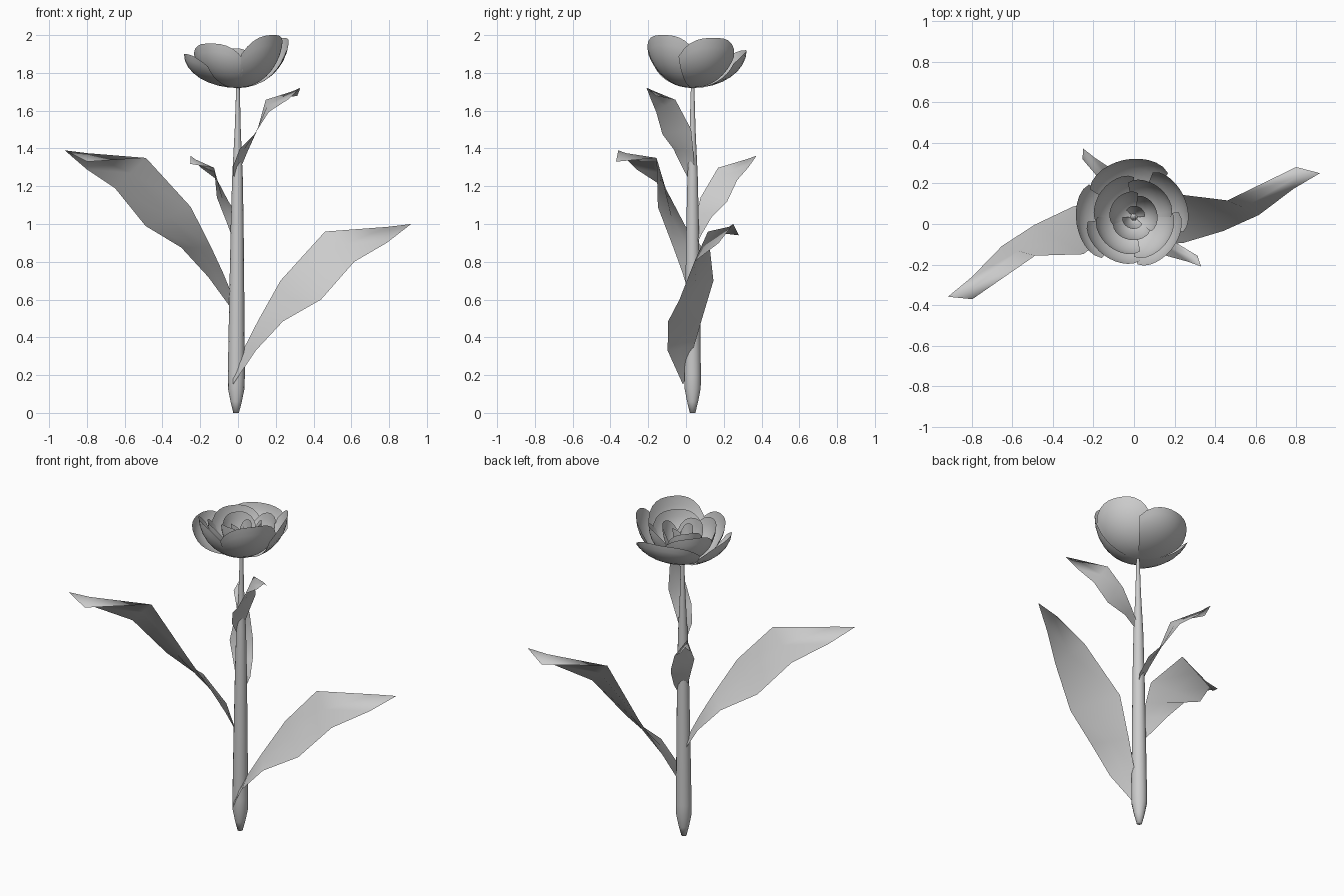
import bpy
from math import sin, cos, pi, radians
from mathutils import Matrix, Vector

cube = bpy.data.objects.get("Cube")
if cube:
    bpy.data.objects.remove(cube)

grey = bpy.data.materials.new("plain_grey")
grey.use_nodes = True
grey.diffuse_color = (0.6, 0.6, 0.6, 1)
grey.node_tree.nodes["Principled BSDF"].inputs["Base Color"].default_value = (0.6, 0.6, 0.6, 1)

STEM = Vector((-0.01, 0.035, 0))
FLOWER_BASE = Vector((0, 0.035, 1.72))


def build(name, verts, faces):
    mesh = bpy.data.meshes.new(name)
    mesh.from_pydata(verts, [], faces)
    mesh.validate()
    mesh.materials.append(grey)
    for p in mesh.polygons:
        p.use_smooth = True
    obj = bpy.data.objects.new(name, mesh)
    bpy.context.collection.objects.link(obj)


def grid_faces(rows, cols, wrap=False):
    faces = []
    for i in range(rows - 1):
        for j in range(cols if wrap else cols - 1):
            k = (j + 1) % cols
            faces.append((i * cols + j, i * cols + k, (i + 1) * cols + k, (i + 1) * cols + j))
    return faces


# Stem: tapered tube with a pointed foot
profile = [(0.015, 0), (0.03, 0.06), (0.044, 0.13), (0.045, 0.2), (0.04, 0.6),
           (0.034, 1.0), (0.028, 1.25), (0.016, 1.5), (0.009, 1.74)]
SIDES = 14
stem_verts = []
for r, z in profile:
    lean = 0.01 * z / 1.74
    for s in range(SIDES):
        a = 2 * pi * s / SIDES
        stem_verts.append((STEM.x + lean + r * cos(a), STEM.y + r * sin(a), z))
stem_faces = grid_faces(len(profile), SIDES, wrap=True)
stem_faces.append(tuple(reversed(range(SIDES))))
build("stem", stem_verts, stem_faces)

# Leaf shape: two edges (outward, sideways, up) and a shared tip
EDGE_A = [(-.02, .015, .06), (.05, .03, .2), (.13, .05, .34), (.26, .08, .55),
          (.48, -.01, .81), (.85, .06, .79)]
EDGE_B = [(-.025, -.01, 0), (.07, -.12, .18), (.21, -.155, .335), (.42, -.15, .45),
          (.61, -.12, .65), (.81, -.04, .75)]
TIP = Vector((.955, 0, .85))


def leaf(name, base, turn, scale, pitch, roll):
    place = (Matrix.Translation(base) @ Matrix.Rotation(radians(turn), 4, 'Z')
             @ Matrix.Rotation(radians(-pitch), 4, 'Y')
             @ Matrix.Rotation(radians(-roll), 4, TIP) @ Matrix.Scale(scale, 4))
    pts = []
    for a, b in zip(EDGE_A, EDGE_B):
        a, b = Vector(a), Vector(b)
        pts += [a, (a + b) / 2, b]
    pts[-2].z += 0.065  # the rib stands up towards the tip
    rows = len(EDGE_A)
    faces = grid_faces(rows, 3)
    last = 3 * (rows - 1)
    faces += [(last, last + 1, last + 3), (last + 1, last + 2, last + 3)]
    # Split the outermost fold so that the rib runs straight from edge to tip
    a3, m3, a4, m4 = last - 3, last - 2, last, last + 1
    faces.remove((a3, m3, m4, a4))
    faces += [(a3, m3, m4), (a3, m4, a4)]
    pts.append(TIP)
    build(name, [place @ p for p in pts], faces)


leaf("lower_left_leaf", (-0.005, 0, 0.15), 15.2, 1, 0, 0)
leaf("lower_right_leaf", (-0.045, 0.03, 0.54), 204, 1, 0, 0)
leaf("upper_back_leaf", (-0.01, 0.04, 0.84), 126, 0.52, 10, 9)
leaf("upper_front_leaf", (-0.005, 0.03, 1.2), -35.5, 0.52, 10, 9)


# Petals: rounded cup segments rising from the top of the stem
def petal(name, azimuth, radius, height, half_width):
    rows, cols = 9, 13
    verts = []
    for i in range(rows):
        for j in range(cols):
            u = 2 * j / (cols - 1) - 1
            v = i / (rows - 1) * (1 - 0.24 * abs(u) ** 3)
            a = radians(azimuth + half_width * u)
            r = radius * sin(v * pi / 2) * (1 - 0.03 * u)
            z = height * (1 - cos(v * pi / 2))
            verts.append(FLOWER_BASE + Vector((r * cos(a), r * sin(a), z)))
    build(name, verts, grid_faces(rows, cols))


outer = [(25, .265, .265, 42), (100, .285, .2, 48), (188, .285, .18, 44),
         (232, .24, .235, 46), (320, .245, .28, 46)]
for n, spec in enumerate(outer):
    petal(f"outer_petal_{n + 1}", *spec)

# Inner rings, each smaller and turned against the one outside it
rings = [("middle", 4, .19, .215, 50, 50), ("inner", 3, .115, .21, 60, 20),
         ("heart", 2, .055, .2, 70, 70)]
for ring, count, radius, height, width, start in rings:
    for n in range(count):
        petal(f"{ring}_petal_{n + 1}", start + 360 * n / count,
              radius * (1 + 0.08 * (n % 2)), height, width)

# Pointed bud in the heart
bud_verts = [FLOWER_BASE + Vector((0.02 * cos(a), 0.02 * sin(a), 0.04))
             for a in (2 * pi * s / 6 for s in range(6))]
bud_verts.append(FLOWER_BASE + Vector((0.01, 0.01, 0.18)))
build("bud", bud_verts, [(s, (s + 1) % 6, 6) for s in range(6)])
